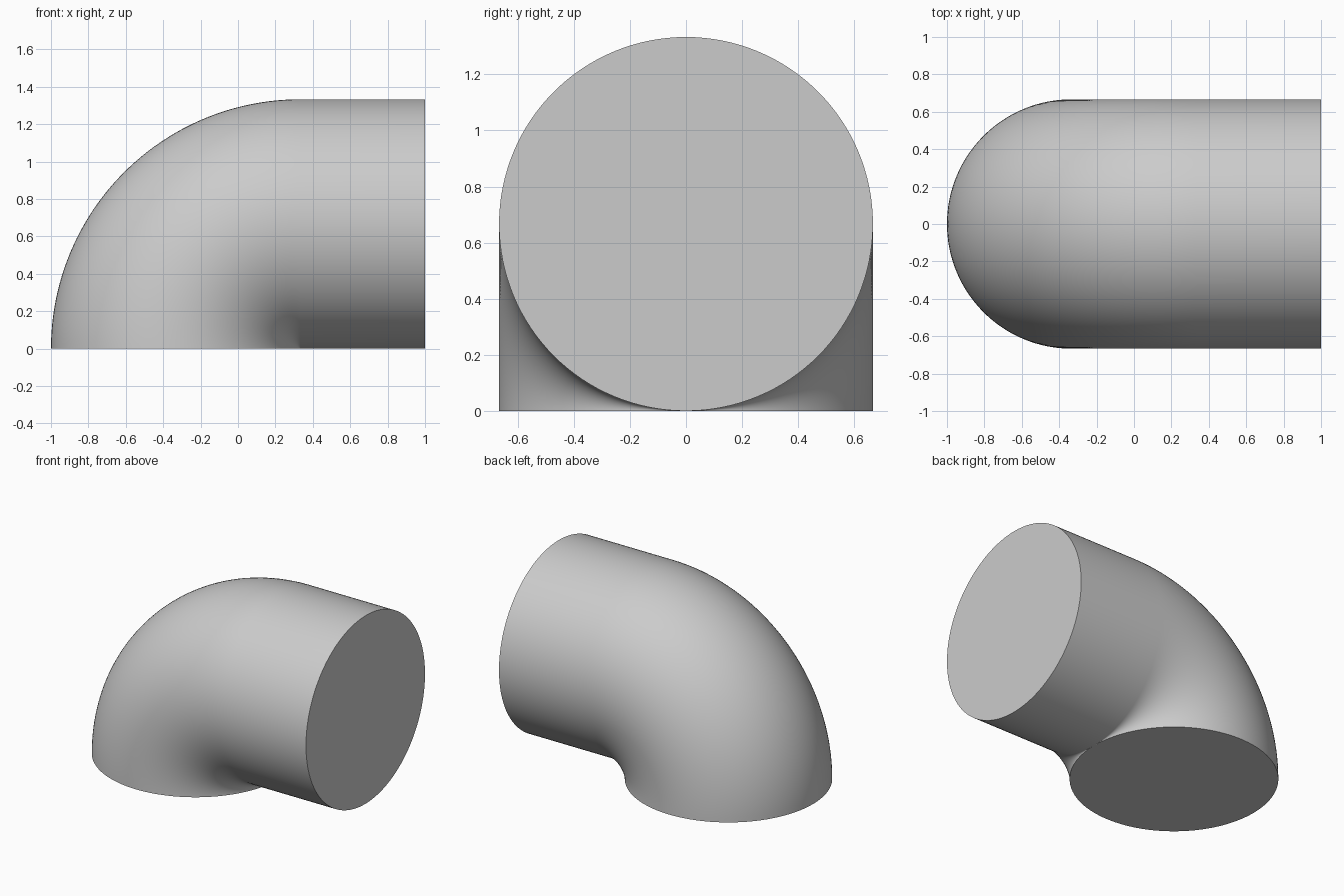
import bpy
import bmesh
from math import pi, radians, sin, cos
from mathutils import Vector

default = bpy.data.objects.get("Cube")
if default:
    bpy.data.objects.remove(default, do_unlink=True)

R = 2 / 3          # pipe radius, equal to the bend radius
BEND_X = 1 / 3     # bend pivot, on the ground
SIDES = 128
BEND_STEPS = 48


def plain_material(name, colour):
    mat = bpy.data.materials.new(name)
    mat.use_nodes = True
    mat.diffuse_color = colour
    mat.node_tree.nodes["Principled BSDF"].inputs["Base Color"].default_value = colour
    return mat


def add_ring(bm, centre, outward):
    """Circle of vertices spanned by the outward direction and the y axis."""
    side = Vector((0, 1, 0))
    turns = [2 * pi * i / SIDES for i in range(SIDES)]
    return [bm.verts.new(centre + R * (cos(t) * outward + sin(t) * side)) for t in turns]


bm = bmesh.new()

# Quarter bend from the ground opening up to the horizontal run
pivot = Vector((BEND_X, 0, 0))
rings = []
for step in range(BEND_STEPS + 1):
    a = pi / 2 * step / BEND_STEPS
    outward = Vector((-cos(a), 0, sin(a)))
    rings.append(add_ring(bm, pivot + R * outward, outward))

# Straight run to the side opening
rings.append(add_ring(bm, Vector((1, 0, R)), Vector((0, 0, 1))))

# Pipe wall and flat end caps
for low, high in zip(rings, rings[1:]):
    for i in range(SIDES):
        j = (i + 1) % SIDES
        bm.faces.new((low[i], low[j], high[j], high[i]))
bm.faces.new(rings[0])
bm.faces.new(rings[-1])

# The inside of the bend closes to a single point
bmesh.ops.remove_doubles(bm, verts=bm.verts, dist=0.00001)
bmesh.ops.recalc_face_normals(bm, faces=bm.faces)

mesh = bpy.data.meshes.new("pipe_elbow")
bm.to_mesh(mesh)
bm.free()
elbow = bpy.data.objects.new("pipe_elbow", mesh)
bpy.context.collection.objects.link(elbow)
mesh.materials.append(plain_material("light grey", (0.6, 0.6, 0.6, 1)))

# Smooth wall with crisp cap rims
bpy.ops.object.select_all(action="DESELECT")
elbow.select_set(True)
bpy.context.view_layer.objects.active = elbow
bpy.ops.object.shade_smooth_by_angle(angle=radians(35))
